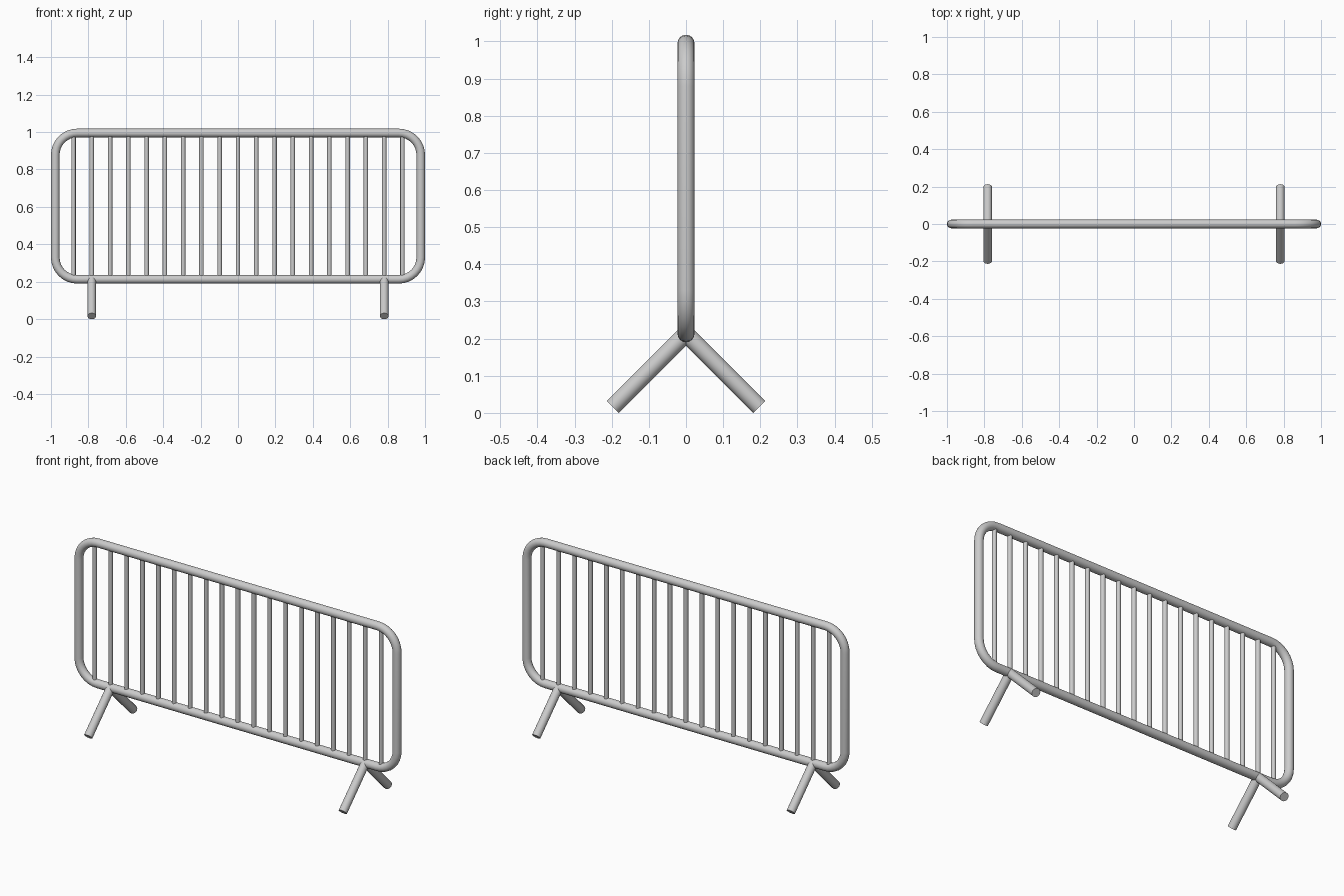
import bpy
from math import sin, cos, pi
from mathutils import Vector

cube = bpy.data.objects.get("Cube")
if cube:
    bpy.data.objects.remove(cube)

TUBE_R, BAR_R = 0.023, 0.012
HALF_X, LOW_Z, HIGH_Z = 0.977, 0.213, 0.995    # frame centreline
CORNER_R, CORNER_STEPS = 0.117, 8
BAR_COUNT, BAR_GAP = 19, 0.0977
LEG_X, LEG_REACH = 0.782, 0.197

# Galvanised steel
steel = bpy.data.materials.new("galvanised_grey")
steel.use_nodes = True
grey = (0.6, 0.6, 0.6, 1)
steel.diffuse_color = grey
shader = next(n for n in steel.node_tree.nodes if n.type == 'BSDF_PRINCIPLED')
shader.inputs["Base Color"].default_value = grey


def finish(obj, name):
    obj.name = name
    obj.data.name = name
    obj.data.materials.clear()
    obj.data.materials.append(steel)
    bpy.ops.object.select_all(action='DESELECT')
    obj.select_set(True)
    bpy.context.view_layer.objects.active = obj
    bpy.ops.object.shade_smooth_by_angle(angle=pi / 4)


def rod(name, start, end, radius, sides):
    start, end = Vector(start), Vector(end)
    axis = end - start
    bpy.ops.mesh.primitive_cylinder_add(
        vertices=sides, radius=radius, depth=axis.length,
        location=(start + end) / 2,
        rotation=axis.to_track_quat('Z', 'Y').to_euler())
    finish(bpy.context.object, name)


# Rounded rectangular tube frame
path = []
mid_z = (LOW_Z + HIGH_Z) / 2
half_z = (HIGH_Z - LOW_Z) / 2
for quarter, (sx, sz) in enumerate([(1, 1), (-1, 1), (-1, -1), (1, -1)]):
    cx = sx * (HALF_X - CORNER_R)
    cz = mid_z + sz * (half_z - CORNER_R)
    for i in range(CORNER_STEPS + 1):
        a = (quarter + i / CORNER_STEPS) * pi / 2
        path.append((cx + CORNER_R * cos(a), 0, cz + CORNER_R * sin(a), 1))

curve = bpy.data.curves.new("frame", 'CURVE')
curve.dimensions = '3D'
curve.bevel_depth = TUBE_R
curve.bevel_resolution = 6
spline = curve.splines.new('POLY')
spline.points.add(len(path) - 1)
for point, co in zip(spline.points, path):
    point.co = co
spline.use_cyclic_u = True
frame = bpy.data.objects.new("frame", curve)
bpy.context.collection.objects.link(frame)
bpy.ops.object.select_all(action='DESELECT')
frame.select_set(True)
bpy.context.view_layer.objects.active = frame
bpy.ops.object.convert(target='MESH')
finish(bpy.context.object, "frame")

# Vertical bars, ending inside the frame tube
for i in range(BAR_COUNT):
    x = (i - (BAR_COUNT - 1) / 2) * BAR_GAP
    rod(f"bar_{i + 1}", (x, 0, LOW_Z), (x, 0, HIGH_Z), BAR_R, 12)

# Splayed legs, a pair under each end
for side, sx in (("left", 1), ("right", -1)):
    for end, sy in (("front", -1), ("back", 1)):
        rod(f"{end}_{side}_leg", (sx * LEG_X, 0, LOW_Z),
            (sx * LEG_X, sy * LEG_REACH, LOW_Z - LEG_REACH), TUBE_R, 16)
